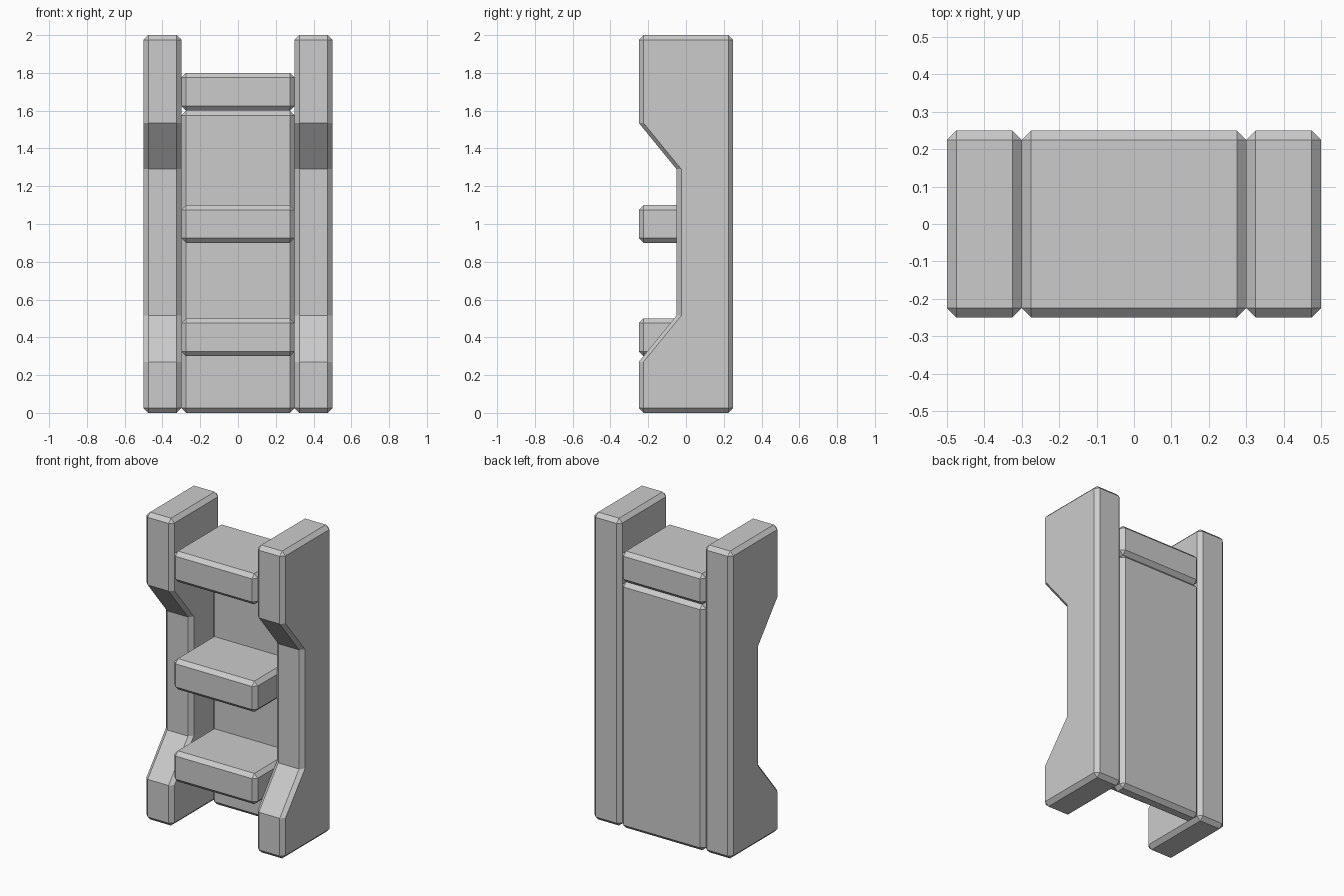
import bpy, bmesh
from mathutils import Vector

if "Cube" in bpy.data.objects:
    bpy.data.objects.remove(bpy.data.objects["Cube"])

BEVEL = 0.025


def chamfered_box(lo, hi):
    """Box between two corners with single-segment chamfers on all edges."""
    lo, hi = Vector(lo), Vector(hi)
    bm = bmesh.new()
    bmesh.ops.create_cube(bm, size=1)
    for v in bm.verts:
        v.co = (lo + hi) / 2 + v.co * (hi - lo)
    bmesh.ops.bevel(bm, geom=bm.edges[:], offset=BEVEL, offset_type='OFFSET',
                    segments=1, profile=0.5, affect='EDGES')
    return bm


def finish(bm, name):
    bmesh.ops.recalc_face_normals(bm, faces=bm.faces[:])
    mesh = bpy.data.meshes.new(name)
    bm.to_mesh(mesh)
    bm.free()
    obj = bpy.data.objects.new(name, mesh)
    bpy.context.collection.objects.link(obj)
    return obj


# Side panels: loops cut across, then the middle of the front edge pushed back
for name, x in (("left_side_panel", -0.5), ("right_side_panel", 0.3)):
    bm = chamfered_box((x, -0.25, 0), (x + 0.2, 0.25, 2))
    for z in (0.27, 0.515, 1.29, 1.535):
        bmesh.ops.bisect_plane(bm, geom=bm.verts[:] + bm.edges[:] + bm.faces[:],
                               plane_co=(0, 0, z), plane_no=(0, 0, 1))
    for v in bm.verts:
        if v.co.y < -0.2 and 0.5 < v.co.z < 1.3:
            v.co.y += 0.2
    finish(bm, name)

# Back panel
finish(chamfered_box((-0.3, 0.15, 0), (0.3, 0.25, 1.6)), "back_panel")

# Top board and the two shelves, which run into the back panel
for name, z, back in (("top_board", 1.6, 0.25),
                      ("upper_shelf", 0.9, 0.2),
                      ("lower_shelf", 0.3, 0.2)):
    finish(chamfered_box((-0.3, -0.25, z), (0.3, back, z + 0.2)), name)
